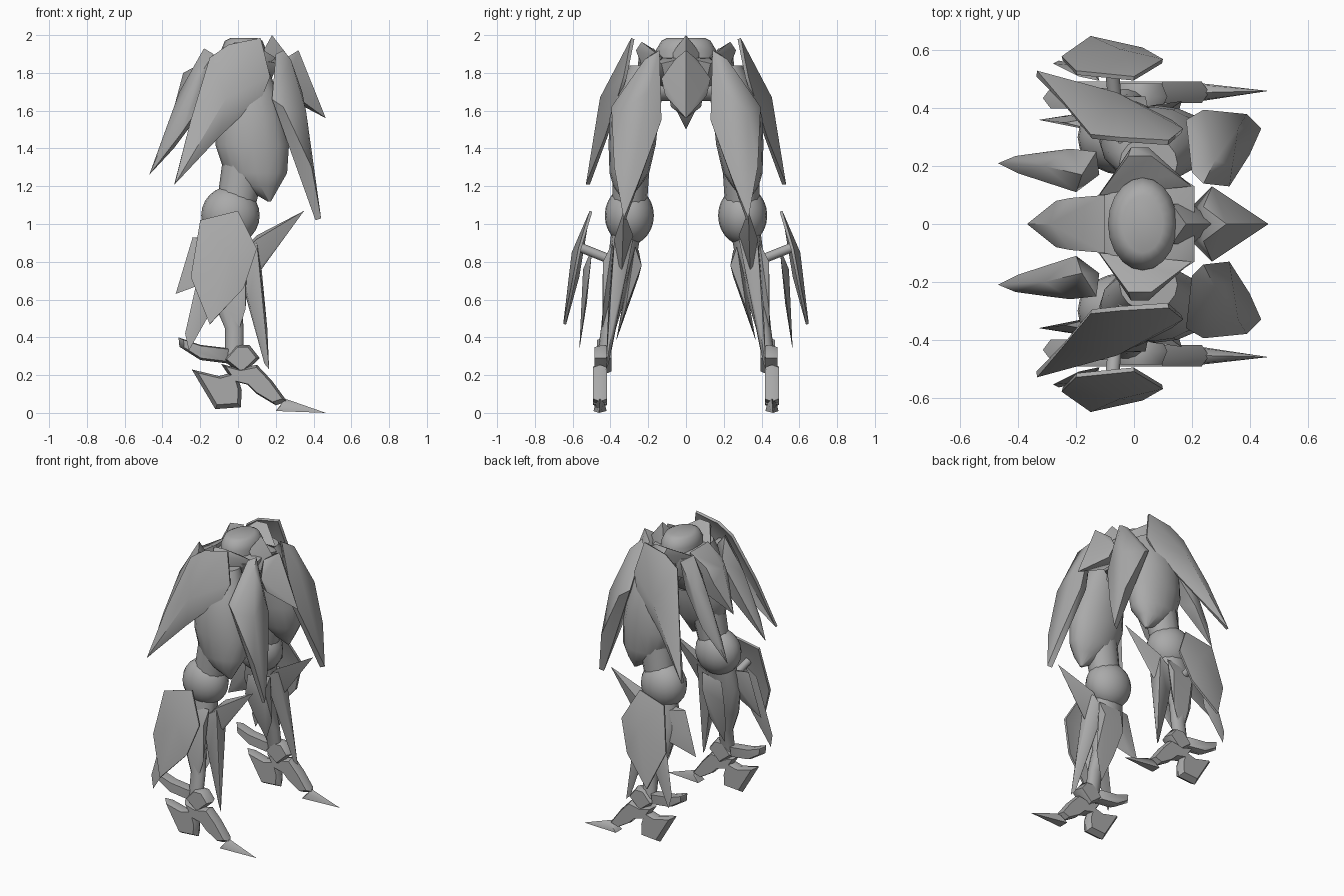
import bpy, bmesh, math
from mathutils import Vector

grey = bpy.data.materials.new("armour_grey")
grey.diffuse_color = (0.4, 0.4, 0.4, 1)


def finish(name, bm, mirror=True, angle=50):
    """Turn a bmesh into a named object, smooth with sharp edges, mirrored across y."""
    bmesh.ops.recalc_face_normals(bm, faces=bm.faces)
    for f in bm.faces:
        f.smooth = True
    for e in bm.edges:
        e.smooth = e.calc_face_angle(0) < math.radians(angle)
    me = bpy.data.meshes.new(name)
    bm.to_mesh(me)
    bm.free()
    me.materials.append(grey)
    ob = bpy.data.objects.new(name, me)
    bpy.context.collection.objects.link(ob)
    if mirror:
        m = ob.modifiers.new("mirror", "MIRROR")
        m.use_axis = (False, True, False)
        m.use_clip = False
        m.use_mirror_merge = False
    return ob


def hull(name, pts, mirror=True, sym=False):
    """Faceted solid around a few corner points; sym adds the points mirrored in y."""
    bm = bmesh.new()
    if sym:
        pts = pts + [(x, -y, z) for x, y, z in pts if y]
    for p in pts:
        bm.verts.new(p)
    r = bmesh.ops.convex_hull(bm, input=bm.verts[:])
    junk = [v for v in r["geom_interior"] if isinstance(v, bmesh.types.BMVert)]
    bmesh.ops.delete(bm, geom=junk, context="VERTS")
    return finish(name, bm, mirror)


def plate(name, outline, ridge, thick):
    """Curved armour plate: outline fanned to a raised ridge point, given thickness."""
    bm = bmesh.new()
    rim = [bm.verts.new(p) for p in outline]
    top = bm.verts.new(ridge)
    for a, b in zip(rim, rim[1:] + rim[:1]):
        bm.faces.new((a, b, top))
    bmesh.ops.recalc_face_normals(bm, faces=bm.faces)
    bmesh.ops.solidify(bm, geom=bm.faces[:], thickness=thick)
    return finish(name, bm)


def loft(name, rings, n=12, mirror=True):
    """Tube through rings of (x, y, z, radius x, radius y)."""
    bm = bmesh.new()
    loops = []
    for x, y, z, rx, ry in rings:
        loops.append([bm.verts.new((x + rx * math.cos(2 * math.pi * i / n),
                                    y + ry * math.sin(2 * math.pi * i / n), z)) for i in range(n)])
    for a, b in zip(loops, loops[1:]):
        for i in range(n):
            bm.faces.new((a[i], a[(i + 1) % n], b[(i + 1) % n], b[i]))
    bm.faces.new(loops[0])
    bm.faces.new(loops[-1])
    return finish(name, bm, mirror)


def slab(name, profile, y, w, taper=0.6):
    """Side profile (x, z) with width w about y; the middle is full, the flanks are inset."""
    cx = sum(p[0] for p in profile) / len(profile)
    cz = sum(p[1] for p in profile) / len(profile)
    bm = bmesh.new()
    loops = []
    for k, s in ((-1, taper), (0, 1), (1, taper)):
        loops.append([bm.verts.new((cx + (px - cx) * s, y + k * w / 2, cz + (pz - cz) * s))
                      for px, pz in profile])
    n = len(profile)
    for a, b in zip(loops, loops[1:]):
        for i in range(n):
            bm.faces.new((a[i], a[(i + 1) % n], b[(i + 1) % n], b[i]))
    bm.faces.new(loops[0])
    bm.faces.new(loops[-1])
    return finish(name, bm)


def rod(name, a, b, r, n=10):
    """Straight strut between two points."""
    a, b = Vector(a), Vector(b)
    bm = bmesh.new()
    bmesh.ops.create_cone(bm, cap_ends=True, segments=n, radius1=r, radius2=r, depth=(b - a).length)
    bm.transform((b - a).to_track_quat("Z", "Y").to_matrix().to_4x4())
    bmesh.ops.translate(bm, verts=bm.verts, vec=(a + b) / 2)
    return finish(name, bm)


# Pelvis: waist dome, collar with raised wings, lower body
loft("waist_dome", [(.03, 0, 1.80, .11, .15), (.03, 0, 1.92, .12, .16),
                    (.03, 0, 1.97, .10, .13), (.03, 0, 1.985, .07, .10)], 20, False)
hull("hip_collar", [(-.13, .09, 1.84), (-.08, .16, 1.87), (.10, .20, 1.87), (.21, .13, 1.85),
                    (.21, 0, 1.88), (-.08, 0, 1.91), (-.08, .12, 1.72), (.02, .2, 1.76), (.16, .1, 1.72)],
     False, True)
hull("collar_wing", [(-.12, .10, 1.88), (.20, .13, 1.88), (-.02, .235, 1.96), (.06, .235, 1.965), (-.01, .265, 1.92),
                     (.05, .265, 1.92), (.00, .21, 1.77), (.08, .20, 1.78), (-.06, .17, 1.92), (.13, .17, 1.92)])
hull("pelvis_core", [(-.10, .10, 1.8), (.15, .11, 1.8), (.12, .08, 1.62), (-.08, .08, 1.62), (.03, 0, 1.56)],
     False, True)
hull("front_crest", [(.18, 0, 2.0), (.13, .07, 1.91), (.28, 0, 1.87), (.20, .07, 1.80), (.26, 0, 1.74)], False, True)
hull("front_centre_plate", [(.32, 0, 1.92), (.24, .06, 1.87), (.27, .13, 1.77), (.30, .11, 1.68),
                            (.40, 0, 1.67), (.465, 0, 1.56), (.20, .06, 1.70)], False, True)
hull("rear_centre_plate", [(-.10, .10, 1.9), (-.22, .09, 1.82), (-.27, .08, 1.72), (-.29, 0, 1.80),
                           (-.12, .09, 1.68), (-.37, 0, 1.50)], False, True)

# Hip joints
rod("hip_axle", (.04, .08, 1.72), (.04, .30, 1.72), .07)
rod("side_skirt_strut", (-.02, .26, 1.76), (-.02, .36, 1.77), .035)

# Hanging armour skirts
plate("side_skirt", [(.12, .29, 1.985), (-.05, .30, 1.95), (-.15, .31, 1.88), (-.25, .43, 1.55), (-.335, .53, 1.21),
                     (-.10, .43, 1.46), (.13, .36, 1.68), (.17, .33, 1.78)], (-.06, .455, 1.67), .018)
hull("front_skirt", [(.24, .14, 1.92), (.20, .18, 1.90), (.28, .22, 1.87), (.18, .36, 1.66), (.24, .395, 1.62),
                     (.36, .33, 1.60), (.34, .20, 1.70), (.33, .13, 1.55), (.28, .14, 1.56),
                     (.39, .38, 1.30), (.40, .24, 1.25), (.44, .33, 1.03), (.41, .32, 1.02)])
hull("rear_skirt", [(-.18, .17, 1.93), (-.13, .25, 1.90), (-.12, .17, 1.86), (-.20, .11, 1.78), (-.22, .26, 1.76),
                    (-.31, .20, 1.70), (-.15, .22, 1.70), (-.25, .15, 1.52), (-.30, .25, 1.48),
                    (-.34, .20, 1.40), (-.41, .235, 1.40), (-.40, .175, 1.40), (-.47, .21, 1.26)])

# Thigh: one swelling mass that ends in a forward point, with a core to the knee
loft("thigh", [(.05, .21, 1.84, .10, .09), (.06, .25, 1.70, .15, .115), (.065, .275, 1.56, .18, .13),
               (.075, .285, 1.42, .195, .125), (.095, .30, 1.27, .165, .105), (.12, .315, 1.20, .10, .07),
               (.165, .32, 1.12, .01, .01)], 16)
loft("thigh_core", [(.04, .29, 1.35, .12, .10), (-.02, .30, 1.05, .10, .09)])

# Knee ball
bm = bmesh.new()
bmesh.ops.create_uvsphere(bm, u_segments=20, v_segments=12, radius=1)
bmesh.ops.scale(bm, verts=bm.verts, vec=(.155, .13, .155))
bmesh.ops.translate(bm, verts=bm.verts, vec=(-.04, .30, 1.045))
finish("knee_ball", bm)

# Lower leg
loft("calf", [(-.04, .31, 1.0, .10, .08), (-.06, .34, .80, .12, .075), (-.06, .38, .60, .075, .055),
              (-.02, .41, .45, .05, .04), (-.02, .435, .30, .05, .035)], 12)
hull("knee_spike", [(.35, .33, 1.07), (.10, .28, .94), (.10, .38, .92), (.02, .30, .86), (.02, .38, .84),
                    (.11, .34, .74), (.06, .36, .70)])
hull("shin_blade", [(.11, .28, .92), (.10, .38, .90), (.0, .29, .86), (.0, .39, .84), (.04, .36, .62),
                    (.06, .41, .58), (.125, .33, .74), (.155, .39, .45), (.165, .425, .23), (.14, .41, .26)])
hull("inner_calf_plate", [(.06, .27, .88), (-.10, .25, .86), (.04, .235, .78), (-.12, .25, .72), (.0, .31, .72),
                          (.04, .32, .55), (-.04, .37, .38), (-.09, .31, .55)])
hull("outer_calf_plate", [(.05, .39, .90), (-.10, .39, .90), (.04, .44, .80), (-.11, .44, .78), (.0, .36, .72),
                          (.04, .44, .55), (-.02, .445, .36), (-.08, .44, .55)])
hull("calf_fin", [(-.24, .35, .93), (-.08, .31, .92), (-.08, .38, .90), (-.26, .37, .80), (-.33, .36, .63),
                  (-.25, .36, .68), (-.14, .39, .70)])
hull("rear_outer_blade", [(-.12, .495, .88), (-.19, .51, .82), (-.20, .525, .58), (-.28, .555, .42),
                          (-.26, .565, .33), (-.13, .535, .56), (-.16, .545, .76)])
plate("shin_shield", [(0, .51, 1.07), (-.20, .53, 1.02), (-.25, .58, .72), (-.15, .65, .47), (.03, .61, .66),
                      (.10, .57, .87)], (-.05, .605, .85), .015)
rod("shield_strut", (-.06, .37, .80), (-.08, .57, .88), .025)

# Foot
slab("heel_spur", [(-.315, .40), (-.31, .35), (-.20, .28), (-.04, .26), (-.03, .34), (-.20, .36)], .435, .07, .8)
slab("ankle_block", [(-.08, .28), (-.01, .36), (.06, .36), (.115, .29), (.02, .20)], .44, .09, .8)
slab("heel", [(-.245, .23), (-.10, .195), (-.01, .22), (.02, .12), (.015, .03), (-.12, .02)], .455, .075, .8)
slab("instep", [(-.09, .26), (.0, .235), (.10, .255), (.18, .17), (.26, .06), (.20, .04),
                (.10, .10), (.05, .15), (-.03, .17)], .455, .075, .85)
hull("toe", [(.25, .455, .075), (.20, .42, .01), (.20, .49, .01), (.24, .43, .05), (.24, .48, .05), (.465, .46, .0)])
